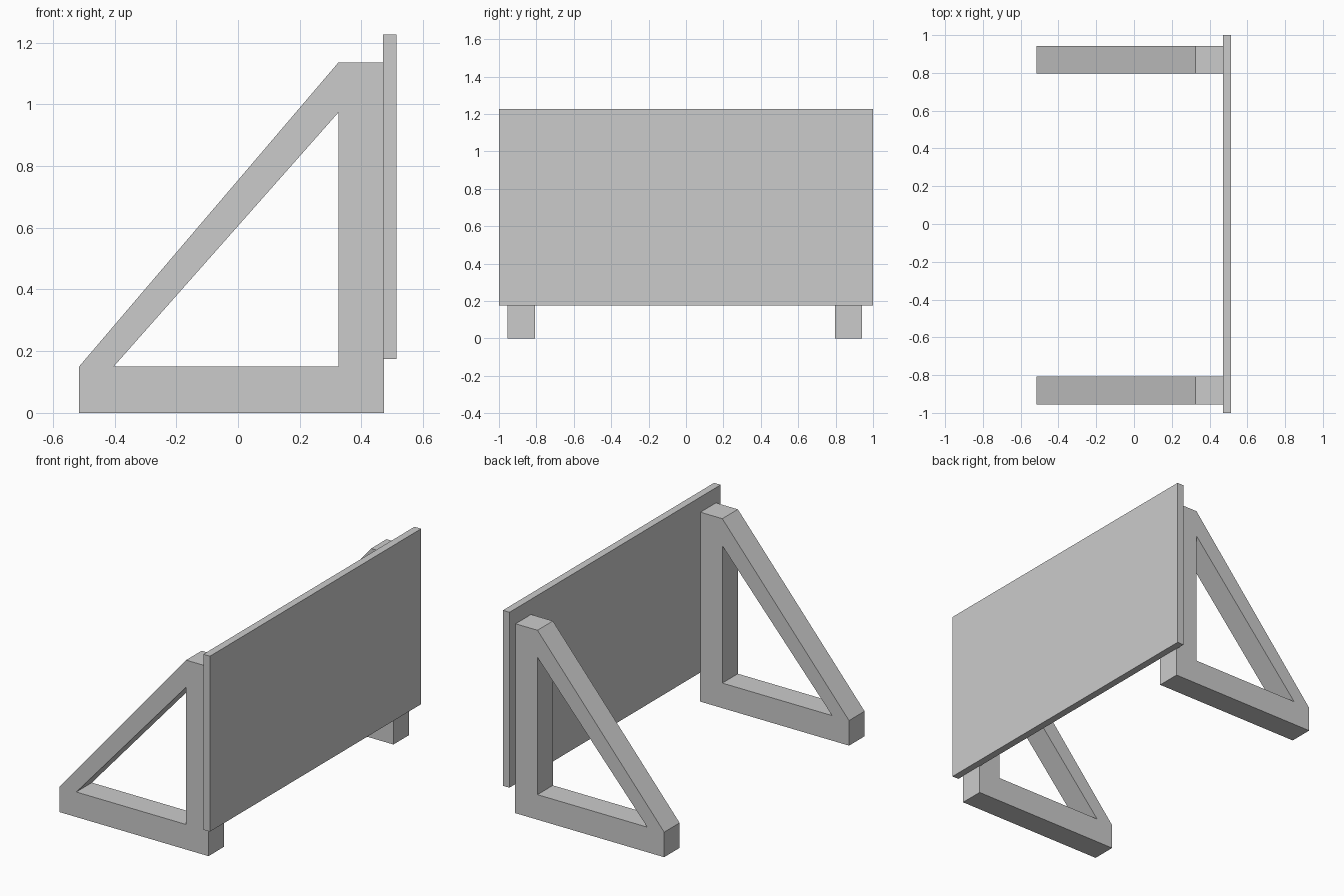
import bpy, bmesh

if "Cube" in bpy.data.objects:
    bpy.data.objects.remove(bpy.data.objects["Cube"])

# Triangular support profile in (x, z): five outer corners, three inner corners
PROFILE = [(-0.515, 0), (0.473, 0), (0.473, 1.135), (0.325, 1.135), (-0.515, 0.15),
           (-0.403, 0.15), (0.325, 0.15), (0.325, 0.973)]
FACES = [(0, 1, 6, 5), (1, 2, 3, 7, 6), (3, 4, 5, 7), (4, 0, 5)]


def finish(name, bm):
    bmesh.ops.recalc_face_normals(bm, faces=bm.faces[:])
    mesh = bpy.data.meshes.new(name)
    bm.to_mesh(mesh)
    bm.free()
    bpy.context.collection.objects.link(bpy.data.objects.new(name, mesh))


def support(name, y0, y1):
    bm = bmesh.new()
    v = [bm.verts.new((x, y0, z)) for x, z in PROFILE]
    faces = [bm.faces.new([v[i] for i in f]) for f in FACES]
    ext = bmesh.ops.extrude_face_region(bm, geom=faces, use_keep_orig=True)
    moved = [g for g in ext["geom"] if isinstance(g, bmesh.types.BMVert)]
    bmesh.ops.translate(bm, verts=moved, vec=(0, y1 - y0, 0))
    finish(name, bm)


def box(name, lo, hi):
    bm = bmesh.new()
    bmesh.ops.create_cube(bm, size=1)
    for v in bm.verts:
        v.co = [(a + b) / 2 + c * (b - a) for a, b, c in zip(lo, hi, v.co)]
    finish(name, bm)


# Two triangular supports
support("near_support", -0.955, -0.808)
support("far_support", 0.796, 0.942)

# Upright board
box("board", (0.47, -1, 0.175), (0.514, 1, 1.226))
